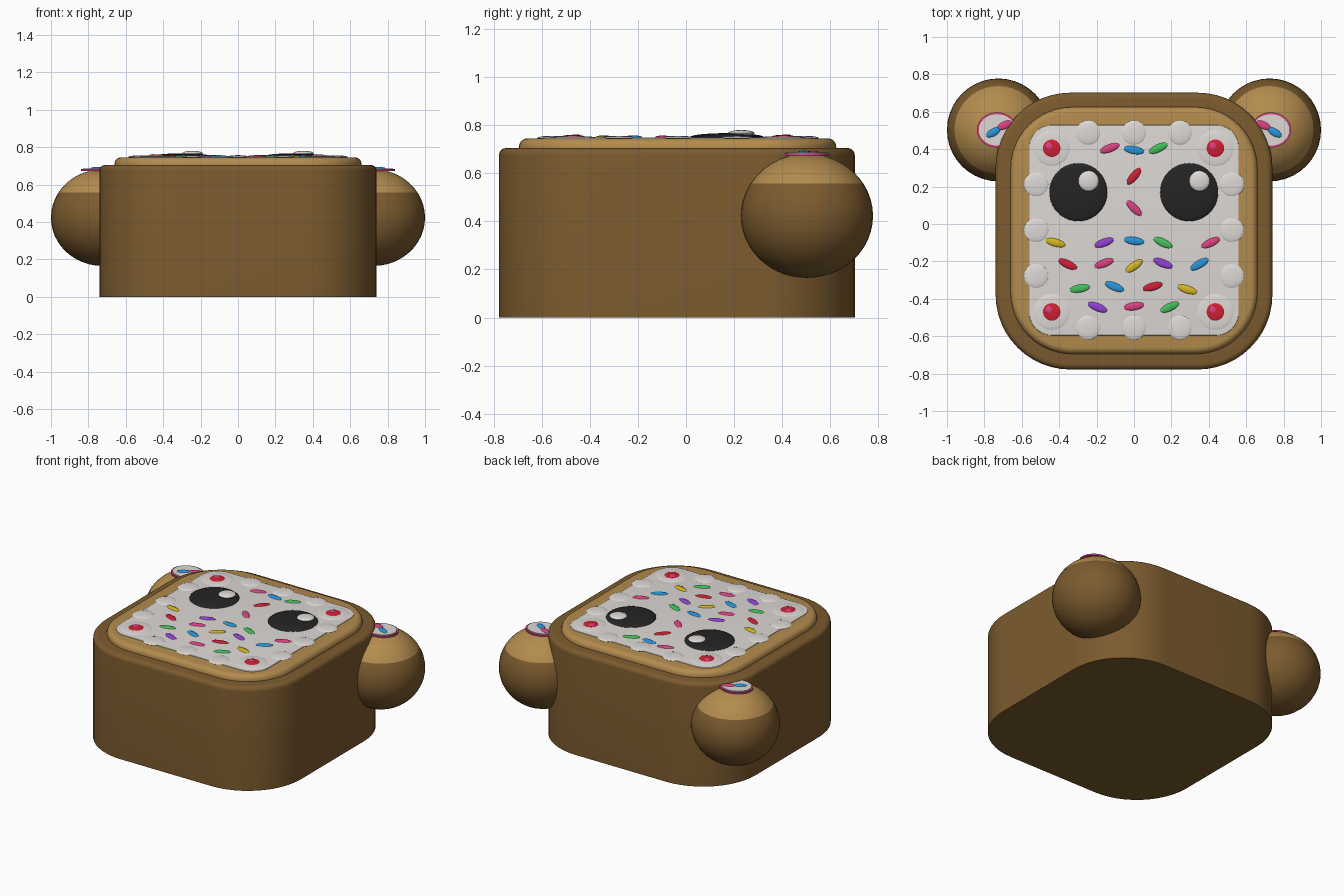
import bpy, bmesh, math
from mathutils import Matrix

if "Cube" in bpy.data.objects:
    bpy.data.objects.remove(bpy.data.objects["Cube"])


def colour(name, r, g, b):
    def lin(c):
        c /= 255
        return c / 12.92 if c <= 0.04045 else ((c + 0.055) / 1.055) ** 2.4
    m = bpy.data.materials.new(name)
    m.diffuse_color = (lin(r), lin(g), lin(b), 1)
    m.use_nodes = True
    m.node_tree.nodes["Principled BSDF"].inputs["Base Color"].default_value = m.diffuse_color
    return m


BROWN = colour("crust brown", 124, 91, 46)
TAN = colour("bread tan", 180, 140, 78)
ICING = colour("icing white", 222, 217, 214)
BLACK = colour("eye black", 36, 36, 36)
RED = colour("red", 208, 32, 52)
PINK = colour("pink", 220, 66, 130)
BLUE = colour("blue", 38, 150, 218)
GREEN = colour("green", 68, 192, 92)
PURPLE = colour("purple", 146, 66, 214)
YELLOW = colour("yellow", 214, 182, 34)


def finish(name, bm, mats):
    bmesh.ops.recalc_face_normals(bm, faces=bm.faces)
    me = bpy.data.meshes.new(name)
    bm.to_mesh(me)
    bm.free()
    for m in mats:
        me.materials.append(m)
    ob = bpy.data.objects.new(name, me)
    bpy.context.collection.objects.link(ob)
    bpy.ops.object.select_all(action='DESELECT')
    ob.select_set(True)
    bpy.context.view_layer.objects.active = ob
    bpy.ops.object.shade_smooth_by_angle(angle=math.radians(35))
    return ob


def slab(name, cy, hx, hy, r, z0, z1, bevel, mat, n=12):
    """Rounded rectangle block with a rounded top edge."""
    bm = bmesh.new()
    levels = [(0, z0)]
    for i in range(6):
        a = i / 5 * math.pi / 2
        levels.append((bevel * (1 - math.cos(a)), z1 - bevel * (1 - math.sin(a))))
    rings = []
    for inset, z in levels:
        ring = []
        for q, (sx, sy) in enumerate([(1, 1), (-1, 1), (-1, -1), (1, -1)]):
            for k in range(n + 1):
                a = (q + k / n) * math.pi / 2
                ring.append(bm.verts.new((sx * (hx - r) + (r - inset) * math.cos(a),
                                          cy + sy * (hy - r) + (r - inset) * math.sin(a), z)))
        rings.append(ring)
    for lo, hi in zip(rings, rings[1:]):
        for i in range(len(lo)):
            j = (i + 1) % len(lo)
            bm.faces.new((lo[i], lo[j], hi[j], hi[i]))
    bm.faces.new(rings[0][::-1])
    bm.faces.new(rings[-1])
    return finish(name, bm, [mat])


def blob(name, x, y, z, rx, ry, rz, mat, angle=0, seg=20, rings=10):
    """Squashed ball turned about z."""
    bm = bmesh.new()
    mtx = (Matrix.Translation((x, y, z)) @ Matrix.Rotation(math.radians(angle), 4, 'Z')
           @ Matrix.Diagonal((rx, ry, rz, 1)))
    bmesh.ops.create_uvsphere(bm, u_segments=seg, v_segments=rings, radius=1, matrix=mtx)
    return finish(name, bm, [mat])


def disc(name, x, y, z0, z1, rx, ry, mat):
    """Thin elliptical plate."""
    bm = bmesh.new()
    mtx = Matrix.Translation((x, y, (z0 + z1) / 2)) @ Matrix.Diagonal((rx, ry, z1 - z0, 1))
    bmesh.ops.create_cone(bm, cap_ends=True, segments=32, radius1=1, radius2=1,
                          depth=1, matrix=mtx)
    return finish(name, bm, [mat])


# Bread body, raised bread top and icing sheet
slab("crust_body", -0.038, 0.74, 0.74, 0.40, 0, 0.705, 0.03, BROWN)
slab("bread_top", -0.035, 0.66, 0.66, 0.33, 0.69, 0.745, 0.035, TAN)
slab("icing_sheet", -0.033, 0.56, 0.562, 0.12, 0.74, 0.749, 0.003, ICING)

# Scalloped icing drops around the edge
for t in (-1, 0, 1):
    for s in (-1, 1):
        blob("icing_drop", t * 0.245, -0.033 + s * 0.52, 0.747, 0.066, 0.066, 0.009, ICING)
        blob("icing_drop", s * 0.522, -0.033 + t * 0.245, 0.747, 0.066, 0.066, 0.009, ICING)

# Corner dollops with berries
for x in (-0.44, 0.435):
    for y in (0.405, -0.47):
        blob("corner_dollop", x, y, 0.747, 0.10, 0.10, 0.008, ICING, seg=28)
        blob("berry", x, y, 0.751, 0.05, 0.05, 0.009, RED)
        blob("berry_highlight", x - 0.014, y + 0.012, 0.757, 0.02, 0.02, 0.005, PINK)

# Eyes with a shine
for x in (-0.298, 0.295):
    blob("eye", x, 0.17, 0.75, 0.155, 0.155, 0.017, BLACK, seg=40, rings=12)
    blob("eye_shine", x + 0.055, 0.23, 0.767, 0.055, 0.055, 0.013, ICING)

# Sprinkles: x, y, angle per colour
sprinkles = [
    (PINK, [(-.13, .405, 20), (0, .085, -45), (.41, -.1, 25), (-.16, -.21, 20), (0, -.44, 8)]),
    (BLUE, [(0, .395, -10), (0, -.09, -8), (.35, -.215, 30), (-.105, -.335, -22)]),
    (GREEN, [(.13, .405, 25), (.155, -.1, -25), (-.29, -.345, 10), (.19, -.445, 25)]),
    (RED, [(0, .255, 50), (-.355, -.215, -25), (.1, -.335, 15)]),
    (YELLOW, [(-.42, -.1, -15), (0, -.225, 35), (.285, -.35, -18)]),
    (PURPLE, [(-.16, -.1, 20), (.155, -.21, -22), (-.195, -.445, -22)]),
]
for mat, spots in sprinkles:
    for x, y, a in spots:
        blob("sprinkle", x, y, 0.749, 0.055, 0.021, 0.008, mat, a, seg=16, rings=8)

# Ears with tan caps and a decorated plate on top
for s in (-1, 1):
    bm = bmesh.new()
    mtx = Matrix.Translation((s * 0.725, 0.503, 0.423)) @ Matrix.Diagonal((0.275, 0.275, 0.258, 1))
    bmesh.ops.create_uvsphere(bm, u_segments=40, v_segments=24, radius=1, matrix=mtx)
    bmesh.ops.bisect_plane(bm, geom=bm.verts[:] + bm.edges[:] + bm.faces[:],
                           plane_co=(0, 0, 0.557), plane_no=(0, 0, 1))
    for f in bm.faces:
        f.material_index = int(f.calc_center_median().z > 0.557)
    finish("ear", bm, [BROWN, TAN])
    disc("ear_plate_rim", s * 0.732, 0.503, 0.672, 0.682, 0.108, 0.094, PINK)
    disc("ear_plate", s * 0.732, 0.503, 0.68, 0.687, 0.098, 0.084, ICING)
    blob("ear_sprinkle", s * 0.752, 0.49, 0.687, 0.042, 0.02, 0.007, BLUE, -s * 30, seg=16, rings=8)
    blob("ear_sprinkle", s * 0.692, 0.528, 0.687, 0.042, 0.02, 0.007, PINK, -s * 25, seg=16, rings=8)
